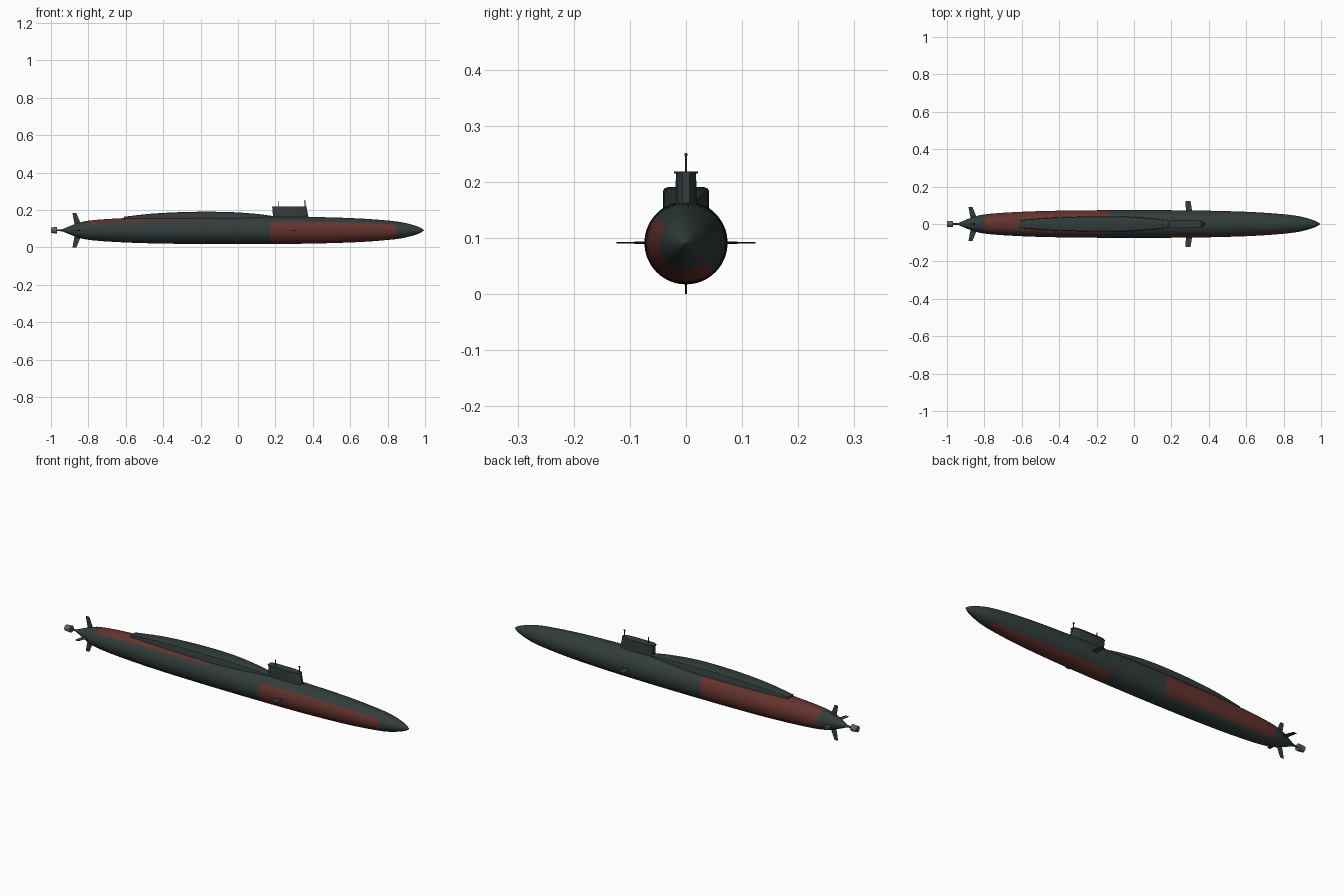
import bpy, bmesh, math
from mathutils import Vector

if "Cube" in bpy.data.objects:
    bpy.data.objects.remove(bpy.data.objects["Cube"], do_unlink=True)

AXIS = 0.0915   # height of the hull axis


def material(name, rgb):
    m = bpy.data.materials.new(name)
    m.use_nodes = True
    m.diffuse_color = (*rgb, 1)
    bsdf = m.node_tree.nodes["Principled BSDF"]
    bsdf.inputs["Base Color"].default_value = (*rgb, 1)
    bsdf.inputs["Roughness"].default_value = 0.7
    return m


DARK = material("dark slate", (0.032, 0.046, 0.045))
RED = material("rust red", (0.125, 0.034, 0.027))
GREY = material("mid grey", (0.12, 0.125, 0.12))


def finish(bm, name, mats, angle=30):
    bmesh.ops.recalc_face_normals(bm, faces=bm.faces)
    mesh = bpy.data.meshes.new(name)
    bm.to_mesh(mesh)
    bm.free()
    ob = bpy.data.objects.new(name, mesh)
    bpy.context.collection.objects.link(ob)
    for m in mats:
        mesh.materials.append(m)
    bpy.ops.object.select_all(action="DESELECT")
    ob.select_set(True)
    bpy.context.view_layer.objects.active = ob
    bpy.ops.object.shade_smooth_by_angle(angle=math.radians(angle))
    return ob


def loft(bm, sections):
    """Skin closed sections of equal point count and cap both ends."""
    rings = [[bm.verts.new(p) for p in s] for s in sections]
    n = len(rings[0])
    for a, b in zip(rings, rings[1:]):
        for i in range(n):
            j = (i + 1) % n
            bm.faces.new((a[i], a[j], b[j], b[i]))
    bm.faces.new(rings[0])
    bm.faces.new(rings[-1])


def curve(points, x):
    """Smooth interpolation through (x, value) points."""
    last = len(points) - 1
    k = max(i for i in range(last) if points[i][0] <= x or i == 0)

    def slope(i):
        a, b = points[max(i - 1, 0)], points[min(i + 1, last)]
        return (b[1] - a[1]) / (b[0] - a[0])

    (x0, v0), (x1, v1) = points[k], points[k + 1]
    h = x1 - x0
    t = (x - x0) / h
    return (v0 * (1 + 2 * t) * (1 - t) ** 2 + slope(k) * h * t * (1 - t) ** 2
            + v1 * t * t * (3 - 2 * t) + slope(k + 1) * h * t * t * (t - 1))


# Hull: turned body with two painted panels
HULL = [(-0.95, 0.001), (-0.9, 0.022), (-0.85, 0.041), (-0.8, 0.051), (-0.7, 0.060),
        (-0.5, 0.069), (-0.2, 0.0735), (0.2, 0.0735), (0.45, 0.070), (0.65, 0.063),
        (0.8, 0.052), (0.88, 0.042), (0.94, 0.027), (0.975, 0.014), (0.995, 0.001)]
PANELS = [(0.17, 0.85, 140.6, 315), (-0.8, -0.13, -45, 135)]
SEGS = 64


def in_panel(x, angle):
    for x0, x1, a0, a1 in PANELS:
        a = (angle - a0) % 360 + a0
        # distances to the panel edges, with rounded corners
        dx = min(x - x0, x1 - x)
        da = min(a - a0, a1 - a) * math.pi / 180 * 0.07
        if dx > 0 and da > 0:
            r = 0.02
            return dx > r or da > r or math.hypot(r - dx, r - da) < r
    return False


stations = {round(-0.95 + 0.03 * i, 3) for i in range(65)} | {0.965, 0.98, 0.99, 0.995}
for x0, x1, _, _ in PANELS:
    for i in range(6):
        stations |= {round(x0 + 0.004 * i, 3), round(x1 - 0.004 * i, 3)}
bm = bmesh.new()
loft(bm, [[(x, r * math.cos(2 * math.pi * i / SEGS), AXIS + r * math.sin(2 * math.pi * i / SEGS))
           for i in range(SEGS)]
          for x in sorted(stations) for r in [curve(HULL, x)]])
for f in bm.faces:
    c = f.calc_center_median()
    f.material_index = int(in_panel(c.x, math.degrees(math.atan2(c.z - AXIS, c.y))))
finish(bm, "hull", [DARK, RED], 40)

# Raised deck casing behind the sail
WIDTH = [(-0.61, 0.021), (-0.45, 0.033), (-0.25, 0.040), (-0.05, 0.040), (0.1, 0.029), (0.2, 0.018)]
TOP = [(-0.61, 0.164), (-0.45, 0.181), (-0.25, 0.190), (-0.05, 0.189), (0.1, 0.179), (0.2, 0.166)]
SHAPE = [(0.97, 0), (1, 0.6), (0.94, 0.85), (0.78, 1)]
bm = bmesh.new()
sections = []
for i in range(28):
    x = -0.61 + 0.03 * i
    w, top, base = curve(WIDTH, x), curve(TOP, x), 0.13
    half = [(w * u, base + (top - base) * (1 if v == 1 else 0.7 + 0.3 * v if v else 0))
            for u, v in SHAPE]
    sections.append([(x, y, z) for y, z in half] + [(x, -y, z) for y, z in reversed(half)])
loft(bm, sections)
finish(bm, "deck_casing", [DARK])


def sail_section(z, aft, fore, w):
    """Rounded outline of the sail at one height."""
    half = [(aft, 0.6), (aft + 0.02, 1), (fore - 0.05, 1), (fore - 0.015, 0.8), (fore, 0.35)]
    return [(x, w * s, z) for x, s in half] + [(x, -w * s, z) for x, s in reversed(half)]


# Sail and its thin cap
bm = bmesh.new()
loft(bm, [sail_section(0.14, 0.190, 0.382, 0.019), sail_section(0.165, 0.187, 0.376, 0.019),
          sail_section(0.216, 0.183, 0.366, 0.018)])
finish(bm, "sail", [DARK])
bm = bmesh.new()
loft(bm, [sail_section(z, 0.181, 0.368, 0.021) for z in (0.215, 0.2185)])
finish(bm, "sail_cap", [DARK])


def rod(name, a, b, r0, r1, mat, sides=12):
    a, b = Vector(a), Vector(b)
    turn = (b - a).to_track_quat("Z", "Y")
    bm = bmesh.new()
    loft(bm, [[p + turn @ Vector((r * math.cos(t), r * math.sin(t), 0))
               for t in [2 * math.pi * i / sides for i in range(sides)]]
              for p, r in ((a, r0), (b, r1))])
    return finish(bm, name, [mat])


# Masts
rod("aft_mast", (0.218, 0, 0.21), (0.218, 0, 0.249), 0.0018, 0.0018, DARK)
rod("fore_mast", (0.358, 0, 0.21), (0.358, 0, 0.248), 0.0018, 0.0018, DARK)
rod("fore_mast_head", (0.352, 0, 0.2485), (0.361, 0, 0.2485), 0.003, 0.003, DARK)


def fin(name, angle, root, tip, thick):
    """Tapered fin; root and tip are (radius, aft x, fore x)."""
    side = Vector((0, math.cos(angle), math.sin(angle)))
    up = Vector((0, -math.sin(angle), math.cos(angle)))
    sections = []
    for r, aft, fore in (root, tip):
        outline = [(aft, 0), (0.4 * aft + 0.6 * fore, 1), (fore, 0.3),
                   (fore, -0.3), (0.4 * aft + 0.6 * fore, -1)]
        sections.append([Vector((x, 0, AXIS)) + side * r + up * s * thick for x, s in outline])
    bm = bmesh.new()
    loft(bm, sections)
    finish(bm, name, [DARK])


# Bow planes and the four stern fins
for i, name in enumerate(("left", "right")):
    fin("bow_plane_" + name, math.pi * i, (0.06, 0.278, 0.312), (0.124, 0.275, 0.302), 0.0016)
for i, name in enumerate(("stern_plane_back", "upper_rudder", "stern_plane_front", "lower_rudder")):
    fin(name, math.pi / 2 * i, (0.02, -0.872, -0.835), (0.0915, -0.885, -0.864), 0.002)

# Propulsor: shaft and shroud drum
rod("propeller_shaft", (-0.97, 0, AXIS), (-0.935, 0, AXIS), 0.004, 0.006, DARK)
rod("propulsor_drum", (-1.0, 0, AXIS), (-0.967, 0, AXIS), 0.015, 0.0175, GREY, 24)
